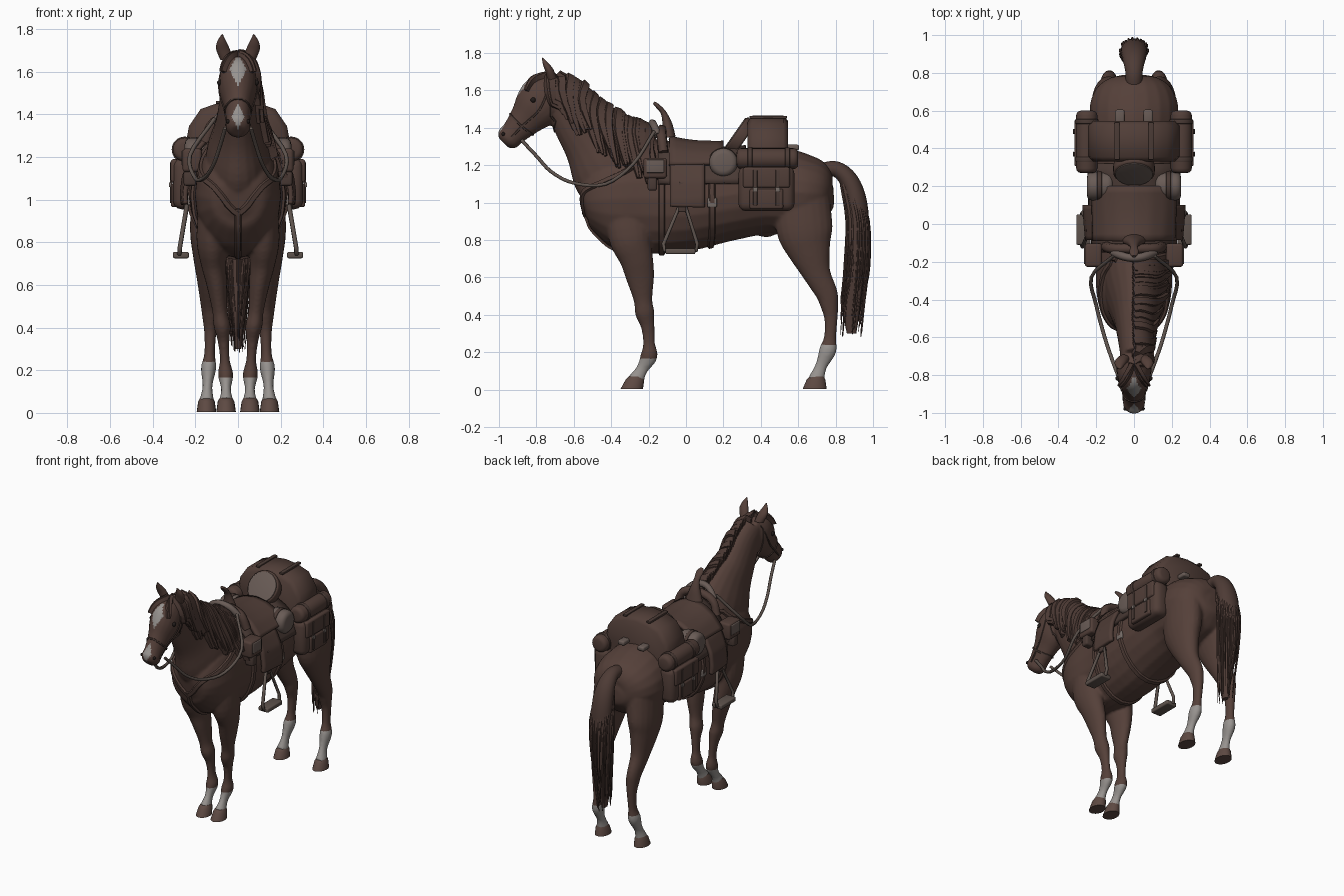
import bpy, bmesh, math, random
from math import sin, cos, pi
from mathutils import Vector as V
from mathutils.bvhtree import BVHTree

random.seed(4)
old = bpy.data.objects.get("Cube")
if old:
    bpy.data.objects.remove(old, do_unlink=True)


def material(name, *rgb):
    m = bpy.data.materials.new(name)
    m.use_nodes = True
    m.diffuse_color = (*rgb, 1)
    m.node_tree.nodes["Principled BSDF"].inputs["Base Color"].default_value = (*rgb, 1)
    return m


COAT = material("brown coat", .09, .051, .041)
WHITE = material("white hair", .31, .29, .275)
HAIR = material("dark hair", .076, .044, .036)
HOOF = material("hoof horn", .11, .067, .055)
LEATHER = material("saddle leather", .082, .048, .039)
DARK = material("dark leather", .067, .042, .035)
CANVAS = material("faded canvas", .14, .105, .092)
METAL = material("dull metal", .18, .15, .135)
ROPE = material("worn rein", .11, .085, .073)
EYE = material("eye black", .015, .011, .01)


def add(name, bm, *mats):
    me = bpy.data.meshes.new(name)
    bmesh.ops.recalc_face_normals(bm, faces=bm.faces[:])
    bm.to_mesh(me)
    bm.free()
    for m in mats:
        me.materials.append(m)
    me.shade_smooth()
    me.set_sharp_from_angle(angle=math.radians(50))
    ob = bpy.data.objects.new(name, me)
    bpy.context.collection.objects.link(ob)
    return ob


def smooth_path(pts, k=4):
    """Catmull-Rom resampling of tuples of any length."""
    p = [V(q) for q in pts]
    p = [p[0] * 2 - p[1]] + p + [p[-1] * 2 - p[-2]]
    out = []
    for a, b, c, d in zip(p, p[1:], p[2:], p[3:]):
        for i in range(k):
            t = i / k
            out.append((b * 2 + (c - a) * t + (a * 2 - b * 5 + c * 4 - d) * t**2
                        + (b * 3 - a - c * 3 + d) * t**3) / 2)
    return out + [p[-2]]


def skin(bm, rings):
    rows = [[bm.verts.new(p) for p in r] for r in rings]
    n = len(rows[0])
    for a, b in zip(rows, rows[1:]):
        for i in range(n):
            bm.faces.new((a[i], a[(i + 1) % n], b[(i + 1) % n], b[i]))
    bm.faces.new(rows[0][::-1])
    bm.faces.new(rows[-1])


def loft(bm, sections, side=1, flat=False, n=20):
    """Oval rings (x, y, z, half width, half depth) square to their path."""
    s = sections if flat else smooth_path(sections)
    c = [V((q[0] * side, q[1], q[2])) for q in s]
    rings = []
    for i, q in enumerate(s):
        t = c[min(i + 1, len(c) - 1)] - c[max(i - 1, 0)]
        t.x = 0
        up = V((0, 1, 0)) if flat else t.cross(V((1, 0, 0))).normalized()
        rings.append([c[i] + V((1, 0, 0)) * q[3] * cos(j * 2 * pi / n)
                      + up * q[4] * sin(j * 2 * pi / n) for j in range(n)])
    skin(bm, rings)


def box(name, centre, size, mat, bevel=.015):
    bm = bmesh.new()
    bmesh.ops.create_cube(bm, size=1)
    for v in bm.verts:
        v.co = V([c + p * s for c, p, s in zip(centre, v.co, size)])
    bmesh.ops.bevel(bm, geom=bm.edges[:], offset=bevel, segments=3, affect='EDGES', profile=.5)
    add(name, bm, mat)


def rod(name, a, b, r, mat, bevel=.015):
    a, b = V(a), V(b)
    bm = bmesh.new()
    bmesh.ops.create_cone(bm, segments=28, cap_ends=True, radius1=r, radius2=r, depth=(b - a).length)
    rim = [e for e in bm.edges if abs(e.verts[0].co.z - e.verts[1].co.z) < .001]
    bmesh.ops.bevel(bm, geom=rim, offset=bevel, segments=3, affect='EDGES', profile=.5)
    turn = (b - a).to_track_quat('Z', 'Y')
    for v in bm.verts:
        v.co = (a + b) / 2 + turn @ v.co
    add(name, bm, mat)


def tubes(name, paths, r, mat, taper=False, cyclic=False):
    cu = bpy.data.curves.new(name, 'CURVE')
    cu.dimensions, cu.bevel_depth, cu.bevel_resolution = '3D', r, 1
    cu.use_fill_caps = True
    cu.materials.append(mat)
    for path in paths:
        pts = path if cyclic else smooth_path(path)
        sp = cu.splines.new('POLY')
        sp.points.add(len(pts) - 1)
        sp.use_cyclic_u = cyclic
        for i, p in enumerate(pts):
            sp.points[i].co = (*p, 1)
            sp.points[i].radius = 1 - .85 * i / len(pts) if taper else 1
    bpy.context.collection.objects.link(bpy.data.objects.new(name, cu))


def flip(path):
    return [(-x, y, z) for x, y, z in path]


# Horse body: overlapping lofts fused into one skin
bm = bmesh.new()
torso = [(-.555, 1.07, .93, .06), (-.53, 1.15, .86, .13), (-.45, 1.25, .78, .18), (-.35, 1.3, .74, .2),
         (-.2, 1.32, .725, .205), (0, 1.29, .74, .225), (.2, 1.28, .79, .235), (.4, 1.29, .83, .23),
         (.55, 1.285, .83, .235), (.65, 1.255, .85, .23), (.73, 1.21, .88, .19), (.775, 1.14, .94, .12),
         (.79, 1.08, 1.0, .05)]
loft(bm, [(0, y, (a + b) / 2, w, (a - b) / 2) for y, a, b, w in torso])
loft(bm, [(0, -.28, 1.1, .16, .24), (0, -.38, 1.21, .15, .255), (0, -.47, 1.32, .115, .2),
          (0, -.55, 1.41, .095, .155), (0, -.64, 1.53, .08, .125), (0, -.72, 1.6, .07, .1)])
loft(bm, [(0, -.69, 1.645, .05, .05), (0, -.745, 1.58, .085, .125), (0, -.80, 1.51, .088, .125),
          (0, -.86, 1.44, .066, .092), (0, -.92, 1.375, .056, .07), (0, -.955, 1.34, .058, .066),
          (0, -.975, 1.32, .035, .04)])
loft(bm, [(0, .34, .87, .03, .03), (0, .43, .845, .035, .03), (0, .49, .86, .025, .02)])
front = [(.11, -.32, 1.02, .07, .13), (.12, -.3, .82, .075, .115), (.115, -.265, .7, .06, .09),
         (.1, -.245, .6, .048, .076), (.085, -.23, .48, .036, .05), (.075, -.22, .41, .04, .052),
         (.068, -.205, .34, .028, .037), (.062, -.198, .25, .023, .032), (.058, -.198, .18, .036, .046),
         (.056, -.235, .11, .023, .032), (.056, -.272, .045, .036, .045)]
rear = [(.12, .62, 1.02, .1, .15), (.135, .635, .85, .09, .15), (.14, .66, .74, .072, .115),
        (.14, .7, .62, .052, .075), (.135, .75, .52, .042, .06), (.13, .765, .46, .039, .05),
        (.13, .775, .38, .029, .036), (.133, .77, .28, .025, .033), (.138, .758, .21, .036, .046),
        (.143, .722, .125, .023, .032), (.148, .695, .05, .036, .045)]
for s in (1, -1):
    loft(bm, front, s)
    loft(bm, rear, s)
body = add("horse_body", bm)
mod = body.modifiers.new("fuse", 'REMESH')
mod.mode, mod.voxel_size = 'VOXEL', .009
mod = body.modifiers.new("soften", 'SMOOTH')
mod.iterations = 5
bpy.context.view_layer.update()
fused = bpy.data.meshes.new_from_object(body.evaluated_get(bpy.context.evaluated_depsgraph_get()))
body.modifiers.clear()
body.data = fused
fused.materials.clear()
for m in (COAT, WHITE):
    fused.materials.append(m)
for f in fused.polygons:
    x, y, z = f.center
    sock = z < (.165 if y < 0 else .24)
    star = y < -.76 and f.normal.y < -.2 and abs(x) < .04 * (1 - abs(z - 1.61) / .075)
    snip = y < -.9 and f.normal.y < -.2 and abs(x) < .03 * (1 - abs(z - 1.39) / .06)
    f.material_index = int(sock or star or snip)
fused.shade_smooth()
bvh = BVHTree.FromPolygons([v.co for v in fused.vertices], [p.vertices for p in fused.polygons])


def ribbons(name, paths, width, mat, lift=.008, taper=False):
    """Flat bands laid on the body skin; tapered ones lie loose like hair."""
    bm = bmesh.new()
    for path in paths:
        hits = [bvh.find_nearest(p)[:2] for p in smooth_path(path, 5)]
        rise = lift * random.uniform(.5, 1.5) if taper else lift
        rings = []
        for i, (p, n) in enumerate(hits):
            t = hits[min(i + 1, len(hits) - 1)][0] - hits[max(i - 1, 0)][0]
            w = width / 2 * (1 - .8 * (i / len(hits)) ** 2 if taper else 1)
            d = t.cross(n).normalized() * w
            rings.append([p - d - n * .004, p + d - n * .004, p + d * .6 + n * rise, p - d * .6 + n * rise])
        skin(bm, rings)
    add(name, bm, mat)


def drape(name, y0, y1, a0, a1, lift, mat):
    """Sheet laid over the back between two angles from the spine."""
    bm = bmesh.new()
    rows = []
    for i in range(9):
        row = []
        for j in range(25):
            a = a0 + (a1 - a0) * j / 24
            d, c = V((sin(a), 0, cos(a))), V((0, y0 + (y1 - y0) * i / 8, 1.05))
            row.append(bm.verts.new(bvh.ray_cast(c + d * .7, -d)[0] + d * lift))
        rows.append(row)
    for a, b in zip(rows, rows[1:]):
        for j in range(24):
            bm.faces.new((a[j], a[j + 1], b[j + 1], b[j]))
    mod = add(name, bm, mat).modifiers.new("thickness", 'SOLIDIFY')
    mod.thickness, mod.offset = .022, 0


# Hooves, ears, eyes and nostrils
for s, tag in ((1, "left"), (-1, "right")):
    for part, x, yt, yb, h in (("front", .056, -.268, -.29, .06), ("rear", .148, .7, .688, .064)):
        bm = bmesh.new()
        loft(bm, [(x, yt, .07, .03, .038), (x, yt - .005, .053, .039, .05), (x, yb, .004, .046, h)], s, True)
        add(f"{tag}_{part}_hoof", bm, HOOF)
    bm = bmesh.new()
    loft(bm, [(.055, -.715, 1.66, .03, .025), (.07, -.73, 1.705, .032, .022),
              (.076, -.75, 1.74, .022, .015), (.074, -.768, 1.775, .003, .003)], s)
    add(f"{tag}_ear", bm, COAT)
    for part, at, r in (("eye", (s * .1, -.82, 1.55), .014), ("nostril", (s * .06, -.985, 1.37), .01)):
        bm = bmesh.new()
        bmesh.ops.create_uvsphere(bm, u_segments=14, v_segments=8, radius=r)
        spot = bvh.find_nearest(at)[0]
        for v in bm.verts:
            v.co += spot
        add(f"{tag}_{part}", bm, EYE)

# Mane, forelock and tail
locks = []
for x, y, z in smooth_path([(0, -.73, 1.7), (0, -.6, 1.645), (0, -.46, 1.535), (0, -.33, 1.46), (0, -.2, 1.38)], 10):
    k = random.uniform(.8, 1.3)
    locks.append([(0, y, z), (.1, y + .005, z - .07 * k), (.15, y + .025, z - .16 * k), (.18, y + .05, z - .25 * k)])
ribbons("mane", locks, .062, HAIR, .026, True)
ribbons("forelock", [[(x / 4, -.74, 1.71), (x, -.82, 1.67), (x * 1.5, -.86, 1.59 + abs(x) / 4)]
                     for x in (-.06, -.045, .045, .06)], .035, HAIR, .018, True)
bm = bmesh.new()
loft(bm, [(0, .72, 1.165, .045, .045), (0, .8, 1.18, .045, .042), (0, .87, 1.12, .06, .05), (0, .91, 1.0, .07, .058),
          (0, .92, .8, .068, .062), (0, .905, .6, .052, .06), (0, .885, .44, .034, .05), (0, .885, .3, .015, .025)])
add("tail", bm, HAIR)
strands = []
for i in range(70):
    a, k = random.uniform(0, 2 * pi), random.uniform(.85, 1.1)
    c, s = cos(a) * k, sin(a) * k
    strands.append([(c * .045, .87 + s * .04, 1.1), (c * .07, .915 + s * .058, .9),
                    (c * .06, .91 + s * .066, .65), (c * .03, .885 + s * .06, random.uniform(.27, .5))])
tubes("tail_strands", strands, .009, HAIR, True)

# Bridle and reins
ring = [(sin(a) * .12, -.89 - cos(a) * .1, 1.41 + cos(a) * .09) for a in [i * pi / 6 for i in range(13)]]
cheek = [(.09, -.72, 1.65), (.1, -.78, 1.5), (.09, -.87, 1.41), (.07, -.93, 1.35)]
latch = [(.1, -.73, 1.62), (.1, -.71, 1.47), (0, -.72, 1.37)]
ribbons("bridle", [ring] + [q for p in (cheek, latch) for q in (p, flip(p))], .014, DARK, .005)
rein = [(.06, -.88, 1.335), (.085, -.8, 1.25), (.115, -.72, 1.165), (.155, -.6, 1.105), (.2, -.43, 1.1),
        (.225, -.28, 1.21), (.11, -.17, 1.38)]
tubes("reins", [rein, flip(rein)], .01, ROPE)

# Breast collar and girths
collar = [(.14, -.15, 1.34), (.21, -.3, 1.2), (.19, -.45, 1.12), (.12, -.56, 1.06), (.05, -.58, .97), (0, -.58, .92)]
breast = [(0, -.58, .95), (0, -.53, .82), (0, -.42, .73), (0, -.3, .71)]
ribbons("breast_collar", [collar, flip(collar), breast], .035, LEATHER, .012)
ribbons("girths", [[(sin(a) * .22, y, 1.03 + cos(a) * .29) for a in [i * pi / 8 for i in range(17)]]
                   for y in (-.13, .14)], .04, LEATHER, .012)

# Saddle
drape("saddle_blanket", -.15, .32, -1.35, 1.35, .012, DARK)
drape("saddle_seat", -.09, .2, -.95, .95, .042, LEATHER)
tubes("saddle_fork", [[(-.15, -.12, 1.27), (-.11, -.13, 1.36), (0, -.13, 1.39), (.11, -.13, 1.36), (.15, -.12, 1.27)]],
      .028, LEATHER)
tubes("fork_rope", [[(-.11, -.15, 1.36), (-.06, -.17, 1.41), (0, -.18, 1.425), (.06, -.17, 1.41), (.11, -.15, 1.36)]],
      .022, CANVAS)
bm = bmesh.new()
loft(bm, [(0, -.09, 1.35, .06, .035), (0, -.1, 1.42, .035, .026), (0, -.12, 1.48, .02, .015),
          (0, -.15, 1.515, .025, .012), (0, -.172, 1.535, .012, .008)])
add("saddle_horn", bm, LEATHER)
rod("saddle_cantle", (0, .265, 1.37), (0, .315, 1.335), .11, LEATHER, .012)
rod("cantle_face", (0, .26, 1.373), (0, .27, 1.366), .1, CANVAS, .003)

# Arched bundle behind the saddle
half = [(.235, 1.2), (.24, 1.29), (.23, 1.345), (.175, 1.425), (.09, 1.455)]
arch = half + [(0, 1.465)] + [(-x, z) for x, z in reversed(half)]
bm = bmesh.new()
skin(bm, [[(x * k, y, 1.2 + (z - 1.2) * k) for x, z in arch]
          for y, k in ((.33, .9), (.355, 1), (.52, 1), (.545, .9))])
add("bedroll", bm, LEATHER)

# Side gear, mirrored
for s, tag in ((1, "left"), (-1, "right")):
    box(f"{tag}_bundle_strap", (s * .09, .44, 1.457), (.028, .2, .014), DARK, .004)
    box(f"{tag}_bundle_tab", (s * .075, .57, 1.295), (.05, .07, .03), CANVAS, .01)
    rod(f"{tag}_side_roll", (s * .25, .27, 1.235), (s * .25, .6, 1.235), .056, LEATHER, .025)
    for y in (.33, .53):
        rod(f"{tag}_roll_band", (s * .25, y, 1.235), (s * .25, y + .025, 1.235), .061, DARK, .004)
    box(f"{tag}_saddlebag", (s * .25, .43, 1.075), (.11, .3, .24), LEATHER, .04)
    box(f"{tag}_bag_flap", (s * .298, .43, 1.135), (.035, .25, .11), LEATHER, .012)
    box(f"{tag}_bag_pocket", (s * .3, .43, 1.02), (.03, .18, .11), LEATHER, .012)
    for y in (.37, .49):
        box(f"{tag}_bag_strap", (s * .314, y, 1.08), (.012, .022, .19), DARK, .003)
        box(f"{tag}_bag_buckle", (s * .319, y, 1.07), (.01, .025, .022), METAL, .003)
    rod(f"{tag}_canteen", (s * .11, .2, 1.215), (s * .25, .2, 1.215), .076, CANVAS, .03)
    rod(f"{tag}_canteen_band", (s * .17, .2, 1.215), (s * .195, .2, 1.215), .08, DARK, .003)
    box(f"{tag}_pommel_pouch", (s * .215, -.165, 1.185), (.09, .125, .11), LEATHER, .015)
    box(f"{tag}_pouch_flap", (s * .258, -.165, 1.195), (.014, .095, .07), CANVAS, .005)
    box(f"{tag}_pouch_lower", (s * .225, -.18, 1.1), (.06, .05, .07), DARK, .012)
    drape(f"{tag}_fender", -.085, .1, s * .8, s * 1.85, .032, LEATHER)
    box(f"{tag}_stirrup_leather", (s * .245, -.02, 1.03), (.02, .04, .16), DARK, .005)
    tubes(f"{tag}_stirrup", [[(s * .24, -.04, .97), (s * .24, 0, .97), (s * .272, .06, .78), (s * .275, .055, .745),
                             (s * .275, -.115, .745), (s * .272, -.12, .78)]], .011, ROPE, False, True)
    box(f"{tag}_stirrup_tread", (s * .268, -.03, .74), (.075, .16, .03), ROPE, .008)
    box(f"{tag}_girth_buckle", (s * .226, .14, 1.0), (.03, .05, .05), METAL, .006)
